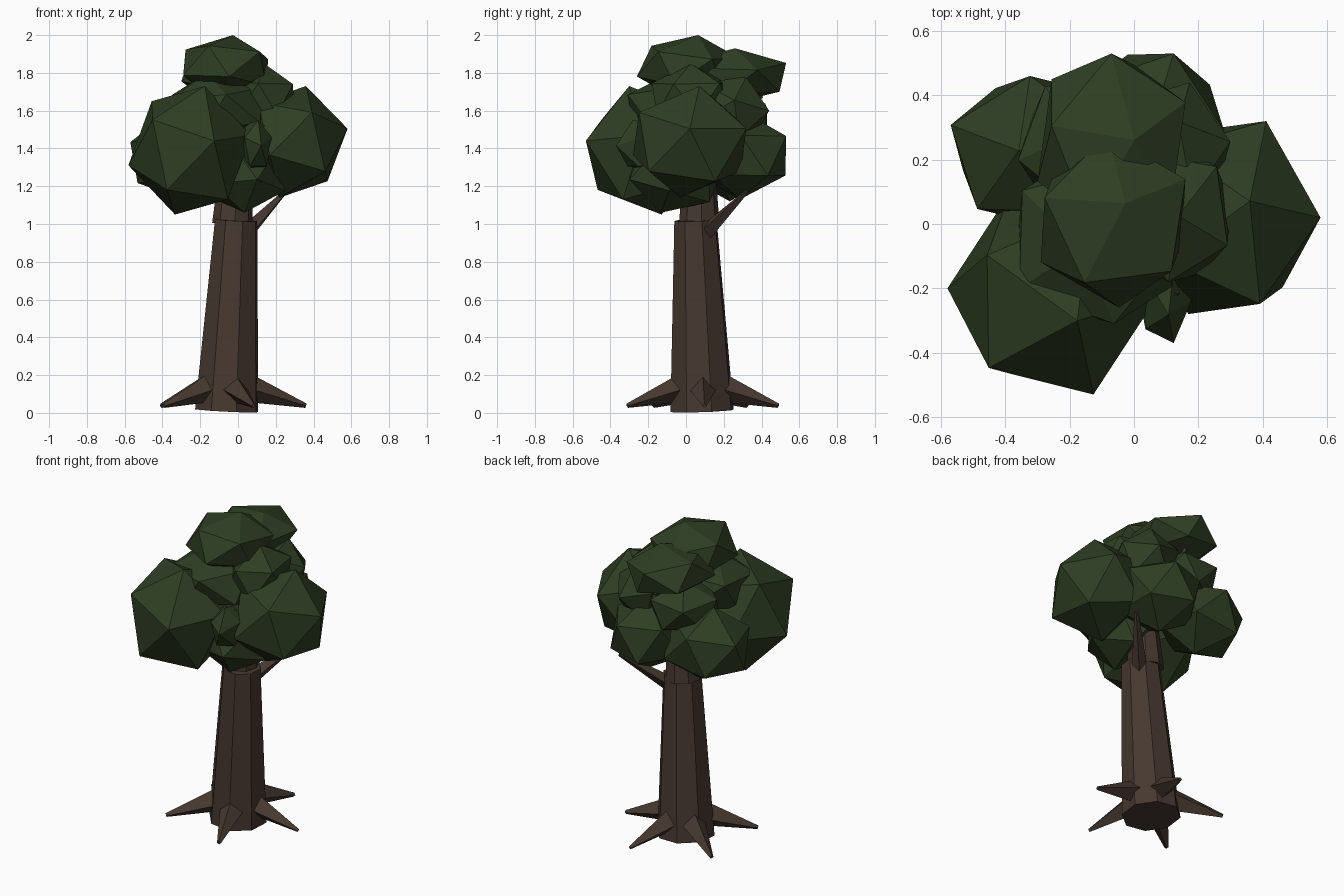
import bpy
import bmesh
import math
from mathutils import Vector, Matrix

if "Cube" in bpy.data.objects:
    bpy.data.objects.remove(bpy.data.objects["Cube"], do_unlink=True)


def make_material(name, colour):
    mat = bpy.data.materials.new(name)
    mat.use_nodes = True
    mat.diffuse_color = (*colour, 1)
    shader = mat.node_tree.nodes["Principled BSDF"]
    shader.inputs["Base Color"].default_value = (*colour, 1)
    shader.inputs["Roughness"].default_value = 0.9
    return mat


BARK = make_material("dark brown bark", (0.062, 0.040, 0.030))
LEAF = make_material("dark green leaves", (0.028, 0.048, 0.017))


def add_object(name, bm, material):
    """Turn a bmesh into a flat-shaded object in the scene."""
    bmesh.ops.recalc_face_normals(bm, faces=bm.faces)
    mesh = bpy.data.meshes.new(name)
    bm.to_mesh(mesh)
    bm.free()
    mesh.materials.append(material)
    obj = bpy.data.objects.new(name, mesh)
    bpy.context.collection.objects.link(obj)
    return obj


def limb(name, start, end, start_radius, end_radius, sides, spin=0):
    """Tapered prism running from start to end."""
    start, end = Vector(start), Vector(end)
    axis = end - start
    turn = axis.to_track_quat("Z", "Y").to_matrix().to_4x4()
    place = Matrix.Translation((start + end) / 2) @ turn
    bm = bmesh.new()
    bmesh.ops.create_cone(
        bm, cap_ends=True, segments=sides, radius1=start_radius,
        radius2=end_radius, depth=axis.length,
        matrix=place @ Matrix.Rotation(math.radians(spin), 4, "Z"))
    return add_object(name, bm, BARK)


def leaf_clump(name, low, high, pole, side):
    """Icosahedron with one corner along pole and a neighbouring corner
    towards side, stretched to fill the box from low to high."""
    bm = bmesh.new()
    bmesh.ops.create_icosphere(bm, subdivisions=1, radius=1)
    bm.verts.ensure_lookup_table()

    # Local frame taken from one corner and one of its neighbours
    corner = bm.verts[0]
    neighbour = corner.link_edges[0].other_vert(corner)

    def frame(main, hint):
        z = Vector(main).normalized()
        y = z.cross(Vector(hint)).normalized()
        return Matrix((y.cross(z), y, z)).transposed()

    turn = frame(pole, side) @ frame(corner.co, neighbour.co).transposed()
    for v in bm.verts:
        v.co = turn @ v.co

    # Fit the turned shape to its box
    for i in range(3):
        values = [v.co[i] for v in bm.verts]
        least, span = min(values), max(values) - min(values)
        for v in bm.verts:
            v.co[i] = low[i] + (v.co[i] - least) / span * (high[i] - low[i])
    return add_object(name, bm, LEAF)


# Trunk
limb("trunk", (-.06, .085, .012), (-.01, .05, 1.02), .175, .117, 8, 7)
limb("upper_trunk", (-.03, .07, 1), (0, .07, 1.5), .108, .07, 8, 7)

# Branches
limb("side_branch", (.05, .11, .96), (.25, .32, 1.17), .045, .012, 4)
limb("back_branch", (-.03, .07, 1.4), (-.06, .4, 1.68), .04, .012, 4)
limb("front_branch", (0, .05, 1.25), (.13, -.22, 1.52), .04, .012, 4)

# Roots spread evenly around the trunk base
for i in range(5):
    angle = math.tau * i / 5 + 0.03
    out = Vector((math.cos(angle), math.sin(angle), 0))
    base = Vector((-.06, .085, 0))
    limb(f"root_{i + 1}", base + out * .1 + Vector((0, 0, .135)),
         base + out * .42 + Vector((0, 0, .038)), .078, .012, 4)

# Leaf clumps: low corner, high corner, pole direction, side direction
CLUMPS = {
    "front_low_leaves": ((-.58, -.53, 1.05), (.07, .1, 1.73),
                         (.14, -.33, .05), (-.3, -.1, .15)),
    "right_low_leaves": ((0, -.28, 1.14), (.58, .32, 1.73),
                         (.3, 0, .07), (0, .05, .3)),
    "back_left_low_leaves": ((-.57, 0, 1.12), (-.05, .46, 1.6),
                             (-.3, .1, .1), (0, .2, .1)),
    "back_low_leaves": ((-.18, .05, 1.13), (.28, .53, 1.6),
                        (.1, .3, .15), (0, 0, 1)),
    "under_leaves": ((-.18, -.3, 1.06), (.25, .2, 1.48),
                     (0, -.1, -.3), (1, 0, 0)),
    "small_front_leaves": ((.01, -.37, 1.28), (.18, -.05, 1.55),
                           (.1, -.3, 0), (0, 0, 1)),
    "front_mid_leaves": ((-.36, -.31, 1.42), (.13, .22, 1.8),
                         (-.3, -.2, .1), (0, 0, 1)),
    "right_mid_leaves": ((-.04, -.18, 1.48), (.3, .24, 1.85),
                         (.2, -.1, .1), (0, 0, 1)),
    "back_mid_leaves": ((-.08, 0, 1.42), (.3, .44, 1.78),
                        (.1, .3, 0), (0, 0, 1)),
    "back_left_mid_leaves": ((-.36, .05, 1.4), (.05, .43, 1.74),
                             (-.2, .3, .1), (0, 0, 1)),
    "back_top_leaves": ((-.3, -.02, 1.64), (.16, .53, 1.93),
                        (0, .3, .15), (1, 0, 0)),
    "crown_leaves": ((-.29, -.26, 1.66), (.16, .28, 2),
                     (.03, .04, .2), (.2, .1, 0)),
}
for name, shape in CLUMPS.items():
    leaf_clump(name, *shape)
